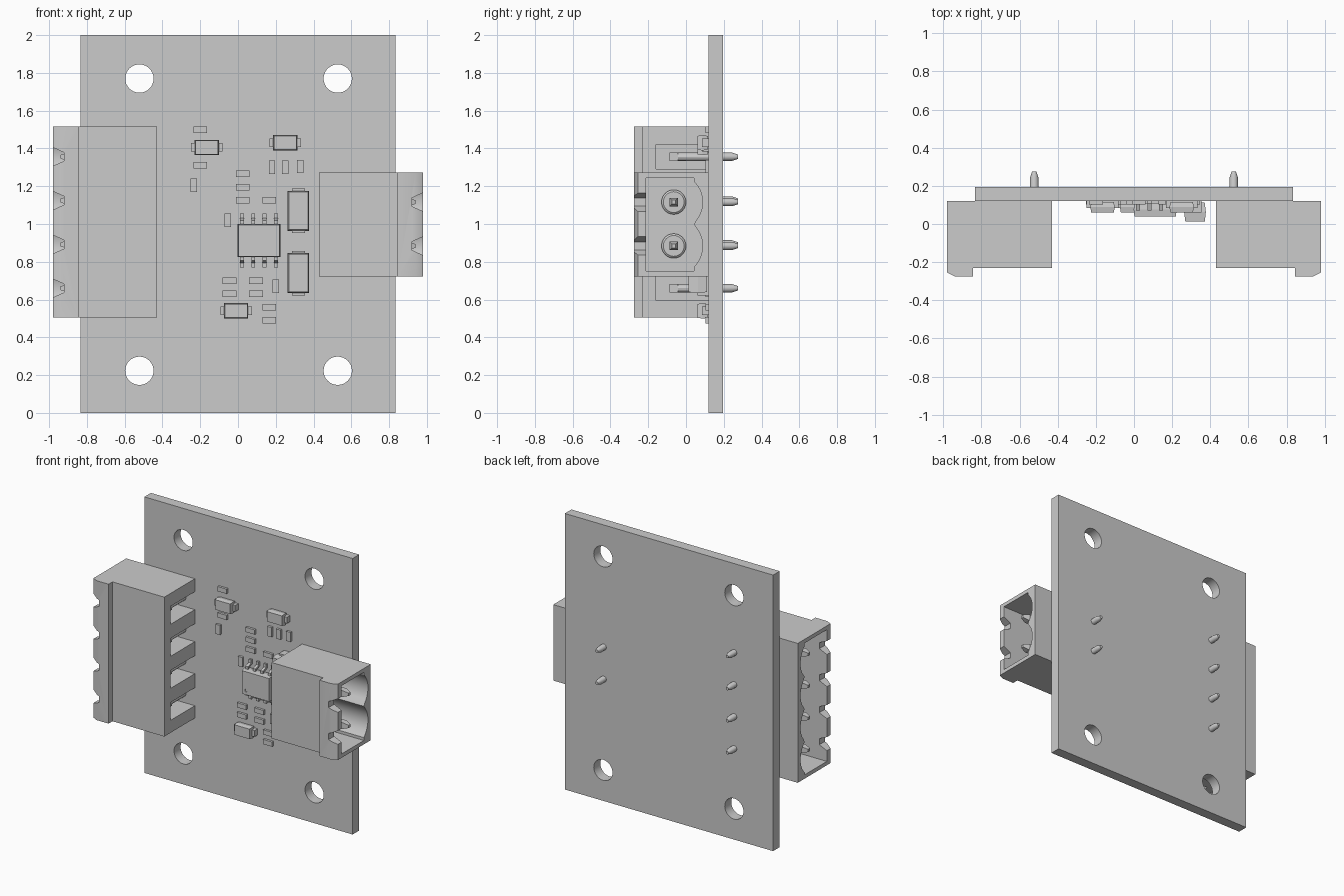
import bpy, bmesh, math

if "Cube" in bpy.data.objects:
    bpy.data.objects.remove(bpy.data.objects["Cube"])

SURF = 0.12          # front surface of the board (parts sit on it, towards -y)
AX = {'x': lambda a, p, q: (a, p, q), 'y': lambda a, p, q: (p, a, q), 'z': lambda a, p, q: (p, q, a)}


def loft(name, rings, axis):
    """Closed solid through (position, outline) rings along an axis."""
    bm = bmesh.new()
    loops = [[bm.verts.new(AX[axis](a, *p)) for p in pts] for a, pts in rings]
    for l0, l1 in zip(loops, loops[1:]):
        n = len(l0)
        for i in range(n):
            bm.faces.new((l0[i], l0[(i + 1) % n], l1[(i + 1) % n], l1[i]))
    bm.faces.new(loops[0])
    bm.faces.new(loops[-1])
    bmesh.ops.recalc_face_normals(bm, faces=bm.faces)
    me = bpy.data.meshes.new(name)
    bm.to_mesh(me)
    bm.free()
    ob = bpy.data.objects.new(name, me)
    bpy.context.collection.objects.link(ob)
    return ob


def prism(name, pts, axis, a, b):
    return loft(name, [(a, pts), (b, pts)], axis)


def rect(c, d, w, h):
    return [(c - w/2, d - h/2), (c + w/2, d - h/2), (c + w/2, d + h/2), (c - w/2, d + h/2)]


def circle(c, d, r, n=32):
    return [(c + r*math.cos(2*math.pi*i/n), d + r*math.sin(2*math.pi*i/n)) for i in range(n)]


def cut(ob, cutters):
    """Subtract cutters from an object, then remove them."""
    for c in cutters:
        c.hide_render = True
        m = ob.modifiers.new("cut", 'BOOLEAN')
        m.operation, m.solver, m.object = 'DIFFERENCE', 'EXACT', c
    dg = bpy.context.evaluated_depsgraph_get()
    me = bpy.data.meshes.new_from_object(ob.evaluated_get(dg))
    ob.modifiers.clear()
    ob.data = me
    for c in cutters:
        bpy.data.objects.remove(c)


smooth = []

# circuit board with four mounting holes
board = prism("circuit_board", rect(0, 1, 1.67, 2), 'y', SURF, 0.195)
cut(board, [prism("hole_cutter", circle(x, z, 0.075), 'y', 0, 0.3)
            for x in (-0.522, 0.528) for z in (0.223, 1.77)])
smooth.append(board)


def connector(name, s, pins, z0, z1):
    """Angled pin header facing outwards; s = side (+1 right, -1 left)."""
    prof = [(0.43, SURF), (0.98, SURF), (0.98, -0.255), (0.94, -0.275),
            (0.845, -0.275), (0.845, -0.23), (0.43, -0.23)]
    body = prism(name + "_housing", [(s*u, y) for u, y in prof], 'z', z0, z1)
    py, r = -0.065, 0.153
    # socket with a scalloped inner wall following the pins
    za, zb = z0 + 0.028, z1 - 0.028
    n = 12 * len(pins)
    wall = [(-0.213, zb), (-0.213, za)]
    for i in range(n + 1):
        z = za + (zb - za) * i / n
        d = min(abs(z - p) for p in pins)
        wall.append((max(0.042, py + math.sqrt(max(0, r*r - d*d))), z))
    cutters = [prism("socket_cutter", wall, 'x', s*0.62, s*1.1)]
    for z in pins:
        # keying notch in the lip, and rear slot for the pin leg
        notch = [(0.92, -0.022), (1.0, -0.058), (1.0, 0.058), (0.92, 0.022)]
        cutters.append(prism("notch_cutter", [(s*u, z + d) for u, d in notch], 'y', -0.4, -0.19))
        cutters.append(prism("slot_cutter", rect(-0.01, z, 0.3, 0.13), 'x', s*0.3, s*0.575))
    cut(body, cutters)
    smooth.append(body)
    for z in pins:
        # collar at the socket floor
        smooth.append(loft(name + "_pin_collar", [(s*0.61, circle(py, z, 0.065)),
                      (s*0.632, circle(py, z, 0.065)), (s*0.64, circle(py, z, 0.055))], 'x'))
        # contact pin and its leg through the board
        loft(name + "_contact_pin", [(s*0.5, rect(py, z, 0.045, 0.045)),
             (s*0.9, rect(py, z, 0.045, 0.045)), (s*0.94, rect(py, z, 0.02, 0.02))], 'x')
        smooth.append(loft(name + "_pin_leg", [(-0.088, circle(s*0.523, z, 0.022, 12)),
                      (0.243, circle(s*0.523, z, 0.022, 12)),
                      (0.276, circle(s*0.523, z, 0.011, 12))], 'y'))


connector("left_connector", -1, [0.66, 0.892, 1.124, 1.356], 0.505, 1.515)
connector("right_connector", 1, [0.884, 1.116], 0.722, 1.272)

# small flat passives
for x, z in [(-0.2, 1.5), (-0.2, 1.31), (0.025, 1.265), (0.025, 1.195), (0.025, 1.125),
             (0.165, 1.125), (-0.045, 0.70), (-0.045, 0.63), (0.095, 0.70), (0.095, 0.63),
             (0.165, 0.56), (0.165, 0.49)]:
    prism("resistor", rect(x, z, 0.073, 0.034), 'y', SURF, 0.103)
for x, z in [(-0.235, 1.205), (0.18, 1.3), (0.25, 1.3), (0.33, 1.305), (-0.055, 1.02), (0.2, 0.67)]:
    prism("capacitor", rect(x, z, 0.034, 0.07), 'y', SURF, 0.103)


def moulded(name, x, z, w, h, top, base, inset):
    """Moulded package with drafted sides."""
    mid = (top + base) / 2
    loft(name, [(base, rect(x, z, w - inset, h - inset)), (mid, rect(x, z, w, h)),
                (top, rect(x, z, w - inset, h - inset))], 'y')


# diodes: body plus end terminals
for x, z in [(-0.165, 1.405), (0.25, 1.43), (-0.01, 0.54)]:
    moulded("small_diode_body", x, z, 0.128, 0.082, 0.06, 0.116, 0.01)
    prism("small_diode_terminals", rect(x, z, 0.166, 0.045), 'y', SURF, 0.085)
for x, z in [(0.32, 1.07), (0.32, 0.74)]:
    moulded("large_diode_body", x, z, 0.114, 0.212, 0.013, 0.112, 0.012)
    prism("large_diode_terminals", rect(x, z, 0.068, 0.236), 'y', SURF, 0.06)

# eight-leg chip with first-pin dimple
CX, CZ = 0.111, 0.9125
chip = loft("chip_body", [(0.11, rect(CX, CZ, 0.217, 0.167)), (0.077, rect(CX, CZ, 0.226, 0.176)),
                          (0.04, rect(CX, CZ, 0.217, 0.167))], 'y')
cut(chip, [prism("dimple_cutter", circle(0.036, 0.86, 0.01, 16), 'y', 0.0, 0.046)])
leg = [(0.07, 0.08), (0.07, 0.107), (0.107, 0.119), (0.107, 0.143),
       (SURF, 0.143), (SURF, 0.11), (0.084, 0.097), (0.084, 0.08)]
for i in range(4):
    x = 0.021 + 0.06 * i
    for s in (-1, 1):
        prism("chip_leg", [(y, CZ + s*d) for y, d in leg], 'x', x - 0.01, x + 0.01)

# smooth the round surfaces, keep edges sharp
bpy.ops.object.select_all(action='DESELECT')
for ob in smooth:
    ob.select_set(True)
bpy.context.view_layer.objects.active = board
bpy.ops.object.shade_smooth_by_angle(angle=math.radians(30))
